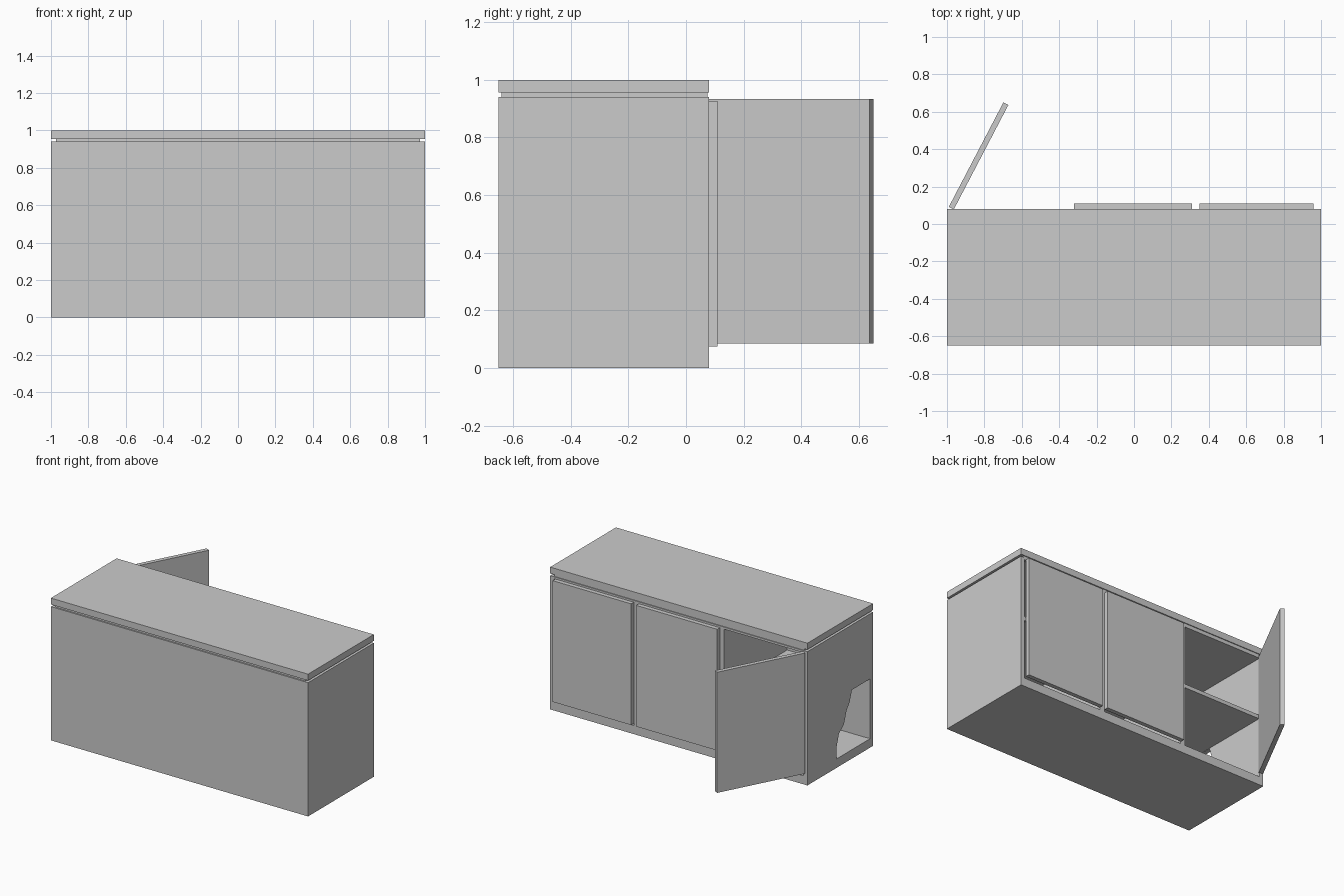
import bpy, bmesh, math
from mathutils import Matrix

if "Cube" in bpy.data.objects:
    bpy.data.objects.remove(bpy.data.objects["Cube"])


def box(name, x, y, z):
    """Axis-aligned box from (min, max) pairs."""
    bm = bmesh.new()
    bmesh.ops.create_cube(bm, size=1)
    for v in bm.verts:
        v.co = [(r[0] + r[1]) / 2 + c * (r[1] - r[0]) for c, r in zip(v.co, (x, y, z))]
    return to_object(name, bm)


def to_object(name, bm):
    bmesh.ops.recalc_face_normals(bm, faces=bm.faces)
    mesh = bpy.data.meshes.new(name)
    bm.to_mesh(mesh)
    bm.free()
    obj = bpy.data.objects.new(name, mesh)
    bpy.context.collection.objects.link(obj)
    return obj


FRONT, BACK, TOP, T = -0.65, 0.08, 0.94, 0.03
IN_FRONT, FLOOR, CEIL = FRONT + T, 0.06, TOP - 0.015

# Countertop and the recessed strip under it
box("countertop", (-1, 1), (FRONT, BACK), (0.955, 1.0))
box("recess_strip", (-0.972, 0.972), (-0.64, 0.074), (TOP, 0.955))

# Carcass panels
box("base", (-1, 1), (FRONT, BACK), (0, FLOOR))
box("front_panel", (-1, 1), (FRONT, IN_FRONT), (FLOOR, TOP))
box("carcass_top", (-1 + T, 1 - T), (IN_FRONT, BACK), (CEIL, TOP))
box("right_side", (1 - T, 1), (IN_FRONT, BACK), (FLOOR, TOP))
left = box("left_side", (-1, -1 + T), (IN_FRONT, BACK), (FLOOR, TOP))

# Ragged hole broken through the lower front of the left side
hole = [(-0.245, 0.063), (-0.245, 0.15), (-0.27, 0.23), (-0.325, 0.275),
        (-0.355, 0.36), (-0.39, 0.41), (-0.414, 0.483), (-0.617, 0.483), (-0.617, 0.063)]
bm = bmesh.new()
face = bm.faces.new([bm.verts.new((-1.05, y, z)) for y, z in hole])
ext = bmesh.ops.extrude_face_region(bm, geom=[face])
for v in ext["geom"]:
    if isinstance(v, bmesh.types.BMVert):
        v.co.x += 0.11
cutter = to_object("hole_cutter", bm)
cutter.hide_render = True
cutter.hide_set(True)
mod = left.modifiers.new("hole", "BOOLEAN")
mod.operation, mod.solver, mod.object = "DIFFERENCE", "EXACT", cutter

# Dividers and one shelf per bay
for i, x in enumerate((-0.335, 0.33)):
    box(f"divider_{i + 1}", (x - 0.018, x + 0.018), (IN_FRONT, BACK), (FLOOR, CEIL))
for i, x in enumerate(((-0.97, -0.353), (-0.317, 0.312), (0.348, 0.97))):
    box(f"shelf_{i + 1}", x, (IN_FRONT, BACK - 0.005), (0.485, 0.512))

# Two closed doors and one swung open on the left edge
box("middle_door", (-0.32, 0.31), (BACK, 0.11), (0.075, 0.927))
box("right_door", (0.35, 0.96), (BACK, 0.11), (0.075, 0.927))
door = box("open_door", (0, 0.63), (-0.03, 0), (0.085, 0.933))
door.data.transform(Matrix.Translation((-0.99, 0.092, 0)) @ Matrix.Rotation(math.radians(62.4), 4, "Z"))
